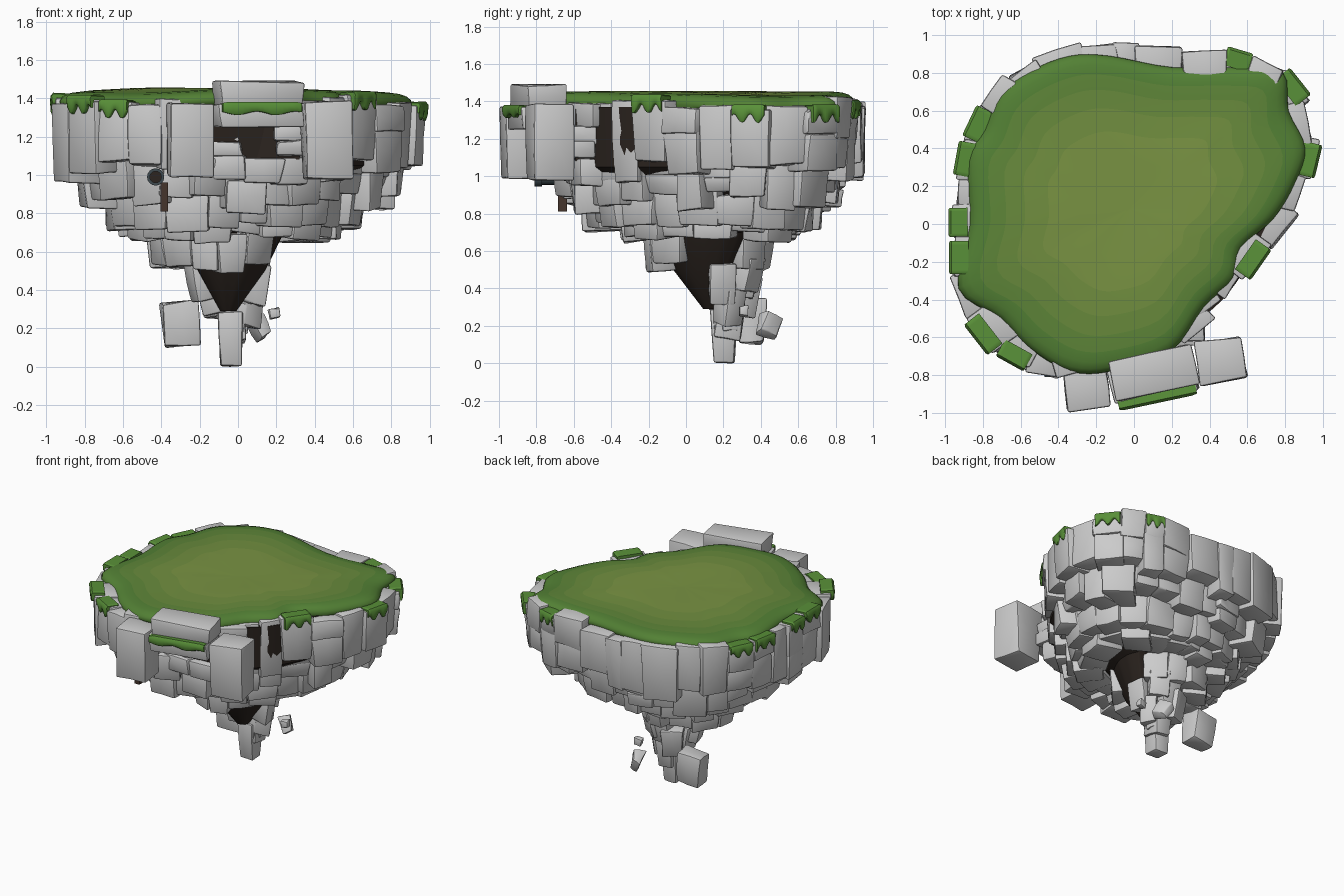
import bpy, bmesh, math, random
from mathutils import Vector, Matrix

if "Cube" in bpy.data.objects:
    bpy.data.objects.remove(bpy.data.objects["Cube"])

random.seed(11)
R = random.uniform

def material(name, c):
    m = bpy.data.materials.new(name)
    m.diffuse_color = (*c, 1)
    m.use_nodes = True
    m.node_tree.nodes["Principled BSDF"].inputs["Base Color"].default_value = m.diffuse_color
    return m

SOIL = material("soil", (0.025, 0.018, 0.014))
MOSS = material("moss", (0.10, 0.28, 0.04))
PIPE = material("pipe_metal", (0.05, 0.07, 0.08))
STAIN = material("stain", (0.06, 0.035, 0.025))
GRASS = [material("grass_%d" % i, (0.19 - 0.026 * i, 0.29 - 0.018 * i, 0.055 - 0.005 * i)) for i in range(5)]

def finish(name, bm, mats=(), angle=35):
    bmesh.ops.recalc_face_normals(bm, faces=bm.faces)
    me = bpy.data.meshes.new(name)
    bm.to_mesh(me)
    bm.free()
    ob = bpy.data.objects.new(name, me)
    bpy.context.collection.objects.link(ob)
    for m in mats:
        me.materials.append(m)
    bpy.ops.object.select_all(action='DESELECT')
    ob.select_set(True)
    bpy.context.view_layer.objects.active = ob
    bpy.ops.object.shade_smooth_by_angle(angle=math.radians(angle))
    return ob

def smooth_loop(pts, n):
    # closed Catmull-Rom curve through the points
    P = [Vector(p) for p in pts]
    out = []
    for i in range(len(P)):
        a, b, c, d = P[i - 1], P[i], P[(i + 1) % len(P)], P[(i + 2) % len(P)]
        for k in range(n):
            t = k / n
            out.append(0.5 * (2 * b + (c - a) * t + (2 * a - 5 * b + 4 * c - d) * t * t + (3 * b - a - 3 * c + d) * t ** 3))
    return out

def loft(bm, rings, cap=True):
    rows = [[bm.verts.new(p) for p in r] for r in rings]
    faces = []
    for a, b in zip(rows, rows[1:]):
        n = len(a)
        faces.append([bm.faces.new((a[i], a[(i + 1) % n], b[(i + 1) % n], b[i])) for i in range(n)])
    if cap:
        bm.faces.new(rows[0])
        bm.faces.new(rows[-1])
    return faces

def block(bm, x, y, ang, w, d, z0, z1, taper=0.93, jit=0.012, tilt=0.0, roll=0.0):
    # chipped stone: (x, y) is the middle of its outer face, ang its outward heading
    b = bmesh.new()
    bmesh.ops.create_cube(b, size=1)
    for v in b.verts:
        k = taper if v.co.z < 0 else 1
        v.co = Vector((v.co.x * d * k - d / 2, v.co.y * w * k, v.co.z * (z1 - z0)))
        v.co += Vector((R(-jit, jit), R(-jit, jit), R(-jit, jit)))
    bmesh.ops.subdivide_edges(b, edges=list(b.edges), cuts=1, use_grid_fill=True)
    for v in b.verts:
        v.co += Vector((R(-1, 1), R(-1, 1), R(-1, 1))) * jit * 0.3
    sharp = [e for e in b.edges if e.calc_face_angle(0) > 0.8]
    bmesh.ops.bevel(b, geom=sharp, offset=min(0.012, w * 0.1), segments=2, affect='EDGES', profile=0.5)
    M = Matrix.Translation((x, y, (z0 + z1) / 2)) @ Matrix.Rotation(ang, 4, 'Z') @ Matrix.Rotation(tilt, 4, 'Y') @ Matrix.Rotation(roll, 4, 'X')
    b.transform(M)
    me = bpy.data.meshes.new("tmp")
    b.to_mesh(me)
    b.free()
    bm.from_mesh(me)
    bpy.data.meshes.remove(me)

# outline of the stone rim, counter-clockwise
OUT = smooth_loop([(-.1, .95), (-.35, .93), (-.68, .77), (-.86, .5), (-.94, .2), (-.96, -.15), (-.93, -.4),
                   (-.75, -.66), (-.5, -.79), (-.28, -.8), (0, -.64), (.22, -.58), (.45, -.42), (.62, -.22), (.72, -.1),
                   (.83, .03), (.91, .25), (.95, .42), (.92, .6), (.85, .77), (.55, .9), (.22, .92)], 4)

def scaled(c, s, rnd=0):
    # shrunken outline, optionally blended toward a circle
    pts = [p.lerp(p.normalized() * .92, rnd) for p in OUT]
    return [Vector((c[0] + p.x * s[0], c[1] + p.y * s[1])) for p in pts]

def ring(name, c, s, zb, zt, wr, depth, tilt=0.0, skip=None, split=0.0, push=0.02, rnd=0):
    pts = scaled(c, s, rnd)
    bm, placed = bmesh.new(), []
    cum = [0]
    for i in range(len(pts)):
        cum.append(cum[-1] + (pts[(i + 1) % len(pts)] - pts[i]).length)
    def at(t):
        t %= cum[-1]
        i = max(k for k in range(len(pts)) if cum[k] <= t)
        a, b = pts[i], pts[(i + 1) % len(pts)]
        return a.lerp(b, (t - cum[i]) / (cum[i + 1] - cum[i]))
    t = 0
    while t < cum[-1] - wr[0] * 0.4:
        w = min(R(*wr), cum[-1] - t + 0.02)
        a, b = at(t), at(t + w)
        d = b - a
        n = Vector((d.y, -d.x)).normalized()
        p = at(t + w / 2) + n * R(-push, push)
        ang = math.atan2(n.y, n.x) + R(-.08, .08)
        t += w
        if skip and skip(p):
            continue
        z0, z1 = R(*zb), R(*zt)
        if R(0, 1) < split:
            m = z0 + (z1 - z0) * R(.4, .65)
            block(bm, p.x, p.y, ang, w * 1.03, depth, m, z1, .97, tilt=tilt)
            q = p - n * 0.015
            block(bm, q.x, q.y, ang + .05, w, depth, z0, m + .01, tilt=tilt)
        else:
            block(bm, p.x, p.y, ang, w * 1.05, depth, z0, z1, tilt=tilt)
        placed.append((p.x, p.y, ang, w, z1))
    finish(name, bm)
    return placed

# stone rings, from the rim down
alcove = lambda p: -.2 < p.x < .33 and p.y < -.45
rim = ring("rim_stones", (0, 0), (1, 1), (.96, 1.08), (1.36, 1.42), (.15, .25), .22, skip=alcove, split=.3)
ring("second_stones", (.01, .02), (.87, .87), (.81, .92), (1.06, 1.12), (.15, .24), .24, .04, split=.2, push=.03, rnd=.15)
ring("third_stones", (-.01, .05), (.73, .71), (.70, .76), (.88, .95), (.15, .23), .24, .06, push=.03, rnd=.4)
ring("fourth_stones", (-.02, .11), (.62, .56), (.64, .70), (.77, .84), (.14, .22), .22, .06, push=.025, rnd=.7)
ring("fifth_stones", (-.12, .12), (.36, .36), (.49, .56), (.68, .73), (.15, .21), .17, .08, push=.015,
     skip=lambda p: p.x > .1 and .0 < p.y < .26, rnd=1)

# dark soil heart
bm = bmesh.new()
core = [(1.37, 0, .02, .82), (1.05, 0, .02, .8), (.98, 0, .03, .7), (.86, 0, .05, .58), (.76, -.02, .08, .44),
        (.7, -.03, .1, .3), (.5, -.03, .09, .19), (.29, -.05, .13, .045)]
loft(bm, [[(p.x, p.y, z) for p in scaled((x, y), (s, s), .5)] for z, x, y, s in core])
finish("soil_core", bm, [SOIL])

# ledge and alcove at the front
bm = bmesh.new()
A = math.radians(-78)
block(bm, .13, -.9, A, .46, .22, 1.365, 1.485, .96, .008)
block(bm, .125, -.915, A, .46, .24, 1.26, 1.365, .96)
block(bm, -.24, -.975, math.radians(-84), .25, .22, .99, 1.38, .97)
block(bm, .48, -.835, math.radians(-81), .25, .23, .985, 1.385, .95)
finish("front_ledge", bm)
bm = bmesh.new()
for x, w in ((-.09, .22), (.28, .17)):
    block(bm, x, -.62, -1.5, w, .16, 1.18, 1.27, 1)
    block(bm, x, -.64, -1.6, w, .16, 1.09, 1.18, 1)
block(bm, .35, -.57, -.8, .2, .2, 1.26, 1.39)
block(bm, -.07, -.67, -1.6, .22, .2, .98, 1.1)
block(bm, .13, -.64, -1.5, .22, .2, .97, 1.09)
block(bm, .29, -.6, -1.3, .18, .2, .95, 1.09)
block(bm, .05, -.61, -1.5, .22, .18, .8, .98)
finish("alcove_stones", bm)
bm = bmesh.new()
bmesh.ops.create_cube(bm, size=1, matrix=Matrix.Translation((.1, -.48, 1.22)) @ Matrix.Diagonal((.44, .22, .28, 1)))
finish("alcove_dark", bm, [SOIL])

# hanging tip
bm = bmesh.new()
block(bm, -.035, .13, -math.pi / 2, .135, .14, .005, .285, .76, .008)
for x, y, a, w, z0, z1 in ((-.26, .15, 195, .17, .34, .53), (-.2, .2, 170, .14, .27, .45), (.15, .2, 10, .15, .32, .53),
                           (.1, .27, 40, .14, .2, .4), (-.03, .39, 90, .18, .34, .55), (-.13, .36, 120, .16, .24, .46),
                           (.08, .38, 60, .16, .38, .56), (-.1, .24, 180, .1, .16, .33), (.05, .2, 0, .11, .18, .34),
                           (-.02, .31, 90, .13, .12, .36)):
    block(bm, x, y, math.radians(a), w, .15, z0, z1, .82, tilt=.12)
finish("tip_stones", bm)

# loose floating rocks
bm = bmesh.new()
block(bm, -.29, .27, -1.4, .19, .15, .11, .34, .85, .018, roll=.1)
block(bm, .13, .4, -1.2, .07, .12, .17, .29, .9, tilt=-.5, roll=.4)
block(bm, .19, .28, -1.5, .055, .05, .25, .305, .95, .006, roll=.15)
finish("floating_rocks", bm)

# grass top, shaded from olive centre to green rim
edge = smooth_loop([(-.34, .89), (-.55, .81), (-.71, .69), (-.79, .5), (-.88, .34), (-.87, 0), (-.93, -.34), (-.71, -.5), (-.55, -.66),
                    (-.34, -.78), (-.12, -.78), (.19, -.68), (.37, -.44), (.53, -.29), (.57, -.13), (.74, .03), (.85, .21),
                    (.91, .4), (.82, .6), (.79, .8), (.56, .83), (.2, .83), (-.13, .89)], 4)
C = Vector((-.03, .08))
prof = [(.02, 1.447, 0), (.3, 1.447, 0), (.5, 1.447, 0), (.65, 1.447, 1), (.77, 1.447, 2), (.87, 1.446, 3), (.93, 1.44, 4),
        (.97, 1.428, 4), (.992, 1.41, 4), (1, 1.39, 4), (.985, 1.365, 4), (.9, 1.355, 4)]
def sod(f, z, p):
    q = C + (p - C) * f
    wave = .014 * math.sin(4.2 * q.x + 2.2 + 1.5 * q.y) + .008 * math.cos(5 * q.y) - .02 * max(0, q.x - .65) * 4
    return (q.x, q.y, z + wave * min(1, f * 1.5))
bm = bmesh.new()
for band, (f, z, m) in zip(loft(bm, [[sod(f, z, p) for p in edge] for f, z, m in prof]), prof[1:]):
    for face in band:
        face.material_index = m
for face in bm.faces:
    if len(face.verts) > 4:
        face.material_index = 0
finish("grass_top", bm, GRASS, 60)

# moss draped over rim stones
def moss(bm, x, y, ang, w, z, back=.08, drip=.05, n=16):
    M = Matrix.Translation((x, y, z)) @ Matrix.Rotation(ang, 4, 'Z')
    ph, rows = R(0, 6), []
    for i in range(n + 1):
        s = (i / n - .5) * w
        d = .028 + drip * (.5 + .5 * math.sin(ph + i * .8)) * R(.9, 1.05)
        e = .018 - .006 * (i in (0, n))
        rows.append([M @ Vector((u, s, h)) for u, h in
                     ((-back, -.005), (-back, e), (.008, e + .004), (e + .004, .004), (e, -d * .8), (.012, -d), (-.01, -d), (-.01, -.005))])
    loft(bm, rows)
bm = bmesh.new()
for tx, ty in ((-.78, .53), (-.88, .26), (-.92, -.05), (-.9, -.25), (-.82, -.52), (-.6, -.74), (.5, .88), (.8, .78), (.93, .42), (.68, -.12)):
    x, y, a, w, z = min(rim, key=lambda r: math.hypot(r[0] - tx, r[1] - ty))
    moss(bm, x, y, a, w * .88, z)
moss(bm, .125, -.925, A, .42, 1.36, .04, .02)
finish("moss", bm, [MOSS], 50)

# drain pipe and stain below it
bm = bmesh.new()
tube = [(.03, -.6), (.03, -.78), (.045, -.78), (.045, -.74), (.036, -.74), (.036, -.6)]
tube = [(r, y - .03) for r, y in tube]
loft(bm, [[(-.43 + r * math.cos(k * math.pi / 8), y, .99 + r * math.sin(k * math.pi / 8)) for k in range(16)] for r, y in tube], False)
finish("drain_pipe", bm, [PIPE])
bm = bmesh.new()
bmesh.ops.create_circle(bm, cap_ends=True, segments=16, radius=.032, matrix=Matrix.Translation((-.43, -.78, .99)) @ Matrix.Rotation(math.pi / 2, 4, 'X'))
finish("pipe_hole", bm, [SOIL])
bm = bmesh.new()
bmesh.ops.create_cube(bm, size=1, matrix=Matrix.Translation((-.385, -.66, .885)) @ Matrix.Diagonal((.04, .05, .15, 1)))
finish("drain_stain", bm, [STAIN])
